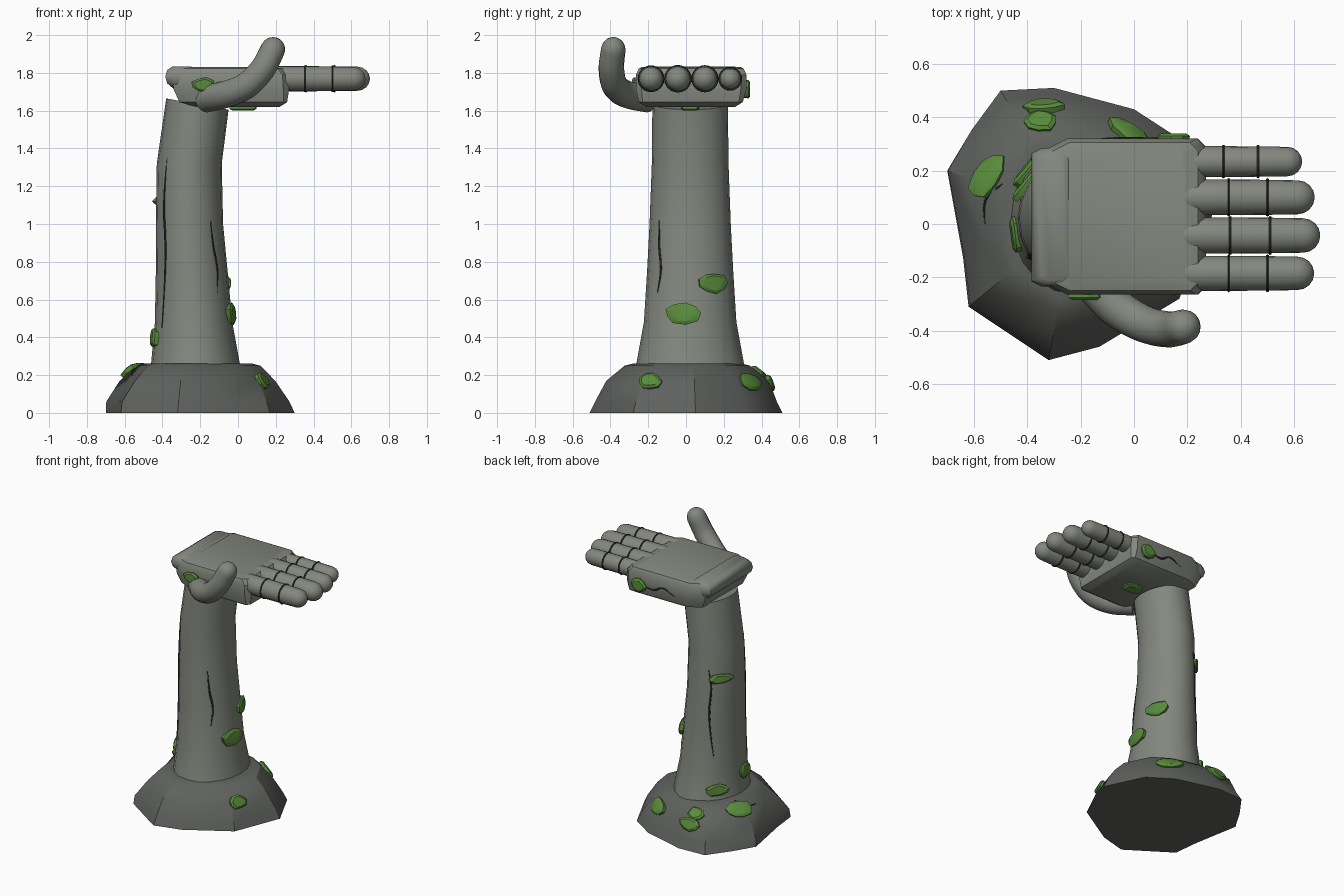
import bpy, bmesh, math, random
from mathutils import Vector, Quaternion
from mathutils.bvhtree import BVHTree

if "Cube" in bpy.data.objects:
    bpy.data.objects.remove(bpy.data.objects["Cube"])

random.seed(4)
TAU = math.tau


def material(name, rgb):
    m = bpy.data.materials.new(name)
    m.diffuse_color = (*rgb, 1)
    m.use_nodes = True
    m.node_tree.nodes["Principled BSDF"].inputs["Base Color"].default_value = m.diffuse_color
    return m


STONE = material("stone", (0.23, 0.245, 0.21))
ROCK = material("dark_rock", (0.115, 0.122, 0.112))
DARK = material("crack_dark", (0.03, 0.032, 0.028))
MOSS = material("moss", (0.10, 0.26, 0.045))


def loft(name, rings, mat, angle=35):
    """Skin a stack of equal rings, cap both ends, return object and its BVH."""
    bm = bmesh.new()
    vs = [[bm.verts.new(p) for p in r] for r in rings]
    n = len(rings[0])
    for a, b in zip(vs, vs[1:]):
        for i in range(n):
            j = (i + 1) % n
            bm.faces.new((a[i], a[j], b[j], b[i]))
    bm.faces.new(vs[0][::-1])
    bm.faces.new(vs[-1])
    bmesh.ops.recalc_face_normals(bm, faces=bm.faces)
    tree = BVHTree.FromBMesh(bm)
    me = bpy.data.meshes.new(name)
    bm.to_mesh(me)
    bm.free()
    me.materials.append(mat)
    ob = bpy.data.objects.new(name, me)
    bpy.context.collection.objects.link(ob)
    bpy.ops.object.select_all(action='DESELECT')
    ob.select_set(True)
    bpy.context.view_layer.objects.active = ob
    bpy.ops.object.shade_smooth_by_angle(angle=math.radians(angle))
    return ob, tree


def tube(name, pts, radii, mat, sides=16, round_end=False):
    """Round tube along a path, optionally closed by a dome."""
    pts, radii = [Vector(p) for p in pts], list(radii)
    if round_end:
        d, end, r = (pts[-1] - pts[-2]).normalized(), pts[-1], radii[-1]
        for k in (22, 45, 66, 84):
            t = math.radians(k)
            pts.append(end + d * r * math.sin(t))
            radii.append(r * math.cos(t))
    rings, q, prev = [], None, None
    for i, p in enumerate(pts):
        d = (pts[min(i + 1, len(pts) - 1)] - pts[max(i - 1, 0)]).normalized()
        q = d.to_track_quat('Z', 'Y') if q is None else prev.rotation_difference(d) @ q
        prev = d
        rings.append([p + q @ Vector((math.cos(k * TAU / sides), math.sin(k * TAU / sides), 0)) * radii[i]
                      for k in range(sides)])
    return loft(name, rings, mat)


def smooth_path(p, steps=5):
    """Catmull-Rom resampling of a short path."""
    p = [Vector(v) for v in p]
    p = [p[0] * 2 - p[1]] + p + [p[-1] * 2 - p[-2]]
    out = []
    for a, b, c, d in zip(p, p[1:], p[2:], p[3:]):
        for k in range(steps):
            t = k / steps
            out.append(0.5 * (2 * b + (c - a) * t + (2 * a - 5 * b + 4 * c - d) * t * t
                              + (3 * b - a - 3 * c + d) * t ** 3))
    return out + [p[-2]]


# rocky base
CX, CY = -0.22, 0.02
outline = [(.30, .05), (.17, .32), (0, .43), (-.30, .51), (-.50, .50), (-.61, .35), (-.70, .20),
           (-.64, -.13), (-.62, -.31), (-.32, -.51), (-.13, -.46), (.17, -.28)]
rings = []
for z, s in ((0, 1), (.06, .97), (.17, .83), (.25, .65), (.262, .56)):
    ring = []
    for x, y in outline:
        k = s + (random.uniform(-.04, .03) if 0 < z < .25 else 0)
        ring.append((CX + (x - CX) * k, CY + (y - CY) * k, z))
    rings.append(ring)
base, base_tree = loft("rock_base", rings, ROCK, 32)

# forearm column
rings = []
for z, cx, rx, ry in ((.2, -.225, .245, .30), (.26, -.225, .235, .285), (.48, -.235, .205, .245),
                      (.75, -.245, .19, .228), (1.0, -.257, .178, .215), (1.32, -.258, .172, .203),
                      (1.635, -.215, .165, .20)):
    tilt = .18 if z > 1.5 else 0
    rings.append([(cx + rx * math.cos(a), .022 + ry * math.sin(a), z - tilt * rx * math.cos(a))
                  for a in (i * TAU / 20 for i in range(20))])
arm, arm_tree = loft("forearm", rings, STONE)


def slab_ring(x0, x1, y0, y1, z, c, d):
    """Rectangle with cut corners: c at the wrist end, d at the finger end."""
    return [(x0, y0 + c * .5, z), (x0 + c, y0, z), (x1 - d, y0, z), (x1, y0 + d, z),
            (x1, y1 - d, z), (x1 - d, y1, z), (x0 + c, y1, z), (x0, y1 - c * .5, z)]


# palm and heel of the hand
palm, palm_tree = loft("palm", [slab_ring(-.22, .22, -.21, .26, 1.62, .08, .02),
                                slab_ring(-.31, .26, -.25, .30, 1.645, .09, .02),
                                slab_ring(-.34, .27, -.265, .32, 1.71, .10, .03),
                                slab_ring(-.35, .265, -.265, .32, 1.79, .10, .03),
                                slab_ring(-.34, .24, -.25, .305, 1.823, .10, .03),
                                slab_ring(-.32, .20, -.235, .29, 1.83, .10, .03)], STONE)
loft("palm_heel", [slab_ring(-.34, -.25, -.20, .25, 1.715, .03, .02),
                   slab_ring(-.375, -.23, -.23, .28, 1.745, .04, .02),
                   slab_ring(-.385, -.225, -.235, .285, 1.78, .04, .02),
                   slab_ring(-.375, -.23, -.23, .28, 1.815, .04, .02),
                   slab_ring(-.345, -.25, -.21, .26, 1.835, .03, .02)], STONE, 45)

# four fingers with dark joint rings
for i, (y, tip, r, j1, j2) in enumerate(((-.185, .675, .066, .355, .50), (-.043, .698, .068, .36, .51),
                                         (.10, .677, .067, .355, .50), (.234, .63, .058, .335, .465))):
    z = 1.769
    tube(f"finger_{i + 1}", [(.17, y, z), (.20, y, z), (.30, y, z), (j2, y, z), (tip - r * .95, y, z)],
         [r * .8, r, r, r * .98, r * .95], STONE, 18, True)
    for k, x in enumerate((j1, j2)):
        bpy.ops.mesh.primitive_torus_add(location=(x, y, z), rotation=(0, math.pi / 2, 0),
                                         major_radius=r * .985, minor_radius=.006,
                                         major_segments=24, minor_segments=6)
        ring = bpy.context.object
        ring.name = f"finger_{i + 1}_joint_{k + 1}"
        ring.data.materials.append(DARK)

# upright thumb
path = smooth_path([(-.17, -.20, 1.665), (-.07, -.31, 1.685), (.04, -.375, 1.73),
                    (.13, -.395, 1.82), (.185, -.385, 1.925)])
tube("thumb", path, [.075 - .01 * i / (len(path) - 1) for i in range(len(path))], STONE, 16, True)
bpy.data.objects["thumb"].data.update()


def moss(tree, p, a, b):
    """Irregular raised pad of width a and height b lying on a surface."""
    loc, nor, *_ = tree.find_nearest(Vector(p))
    u = Vector((0, 0, 1)).cross(nor)
    u = u.normalized() if u.length > .1 else Vector((1, 0, 0))
    v = nor.cross(u)
    wob = [random.uniform(.85, 1.1) for _ in range(9)]
    loft("moss_patch", [[loc + nor * h + u * math.cos(k * TAU / 9) * a / 2 * s * wob[k]
                         + v * math.sin(k * TAU / 9) * b / 2 * s * wob[k] for k in range(9)]
                        for h, s in ((-.012, .95), (.010, 1), (.020, .75))], MOSS, 30)


def crack(tree, pts, r=.007):
    """Thin dark seam hugging a surface."""
    pts = [tree.find_nearest(p)[0] for p in smooth_path(pts, 3)]
    n = len(pts) - 1
    tube("crack", pts, [r * (.35 + .65 * math.sin(math.pi * i / n)) for i in range(n + 1)], DARK, 6)


# moss on base, arm and hand
for t, p, a, b in ((base_tree, (.16, -.2, .18), .13, .10), (base_tree, (.01, .38, .19), .18, .11),
                   (base_tree, (-.34, .47, .17), .16, .10), (base_tree, (-.35, .39, .22), .13, .10),
                   (base_tree, (-.55, .18, .22), .19, .13),
                   (arm_tree, (-.02, -.02, .53), .20, .12), (arm_tree, (-.06, .15, .69), .16, .11),
                   (arm_tree, (-.40, .17, 1.12), .18, .07), (arm_tree, (-.39, .20, .33), .19, .08),
                   (arm_tree, (-.46, -.04, .40), .16, .11),
                   (palm_tree, (-.18, -.28, 1.735), .13, .08), (palm_tree, (.15, .34, 1.71), .13, .10),
                   (palm_tree, (.03, .02, 1.60), .15, .11)):
    moss(t, p, a, b)

# cracks
crack(arm_tree, [(-.39, -.13, 1.35), (-.40, -.12, 1.1), (-.395, -.14, .85), (-.41, -.13, .45)])
crack(arm_tree, [(-.135, -.15, 1.02), (-.12, -.15, .88), (-.10, -.14, .76), (-.10, -.16, .64)])
crack(arm_tree, [(-.33, .21, 1.18), (-.35, .21, 1.05), (-.34, .22, .85), (-.36, .20, .56)])
crack(palm_tree, [(-.13, .33, 1.70), (-.04, .33, 1.74), (.04, .33, 1.70), (.12, .33, 1.72)])
crack(base_tree, [(-.49, .15, .25), (-.54, .09, .2), (-.56, .0, .2)], .005)
